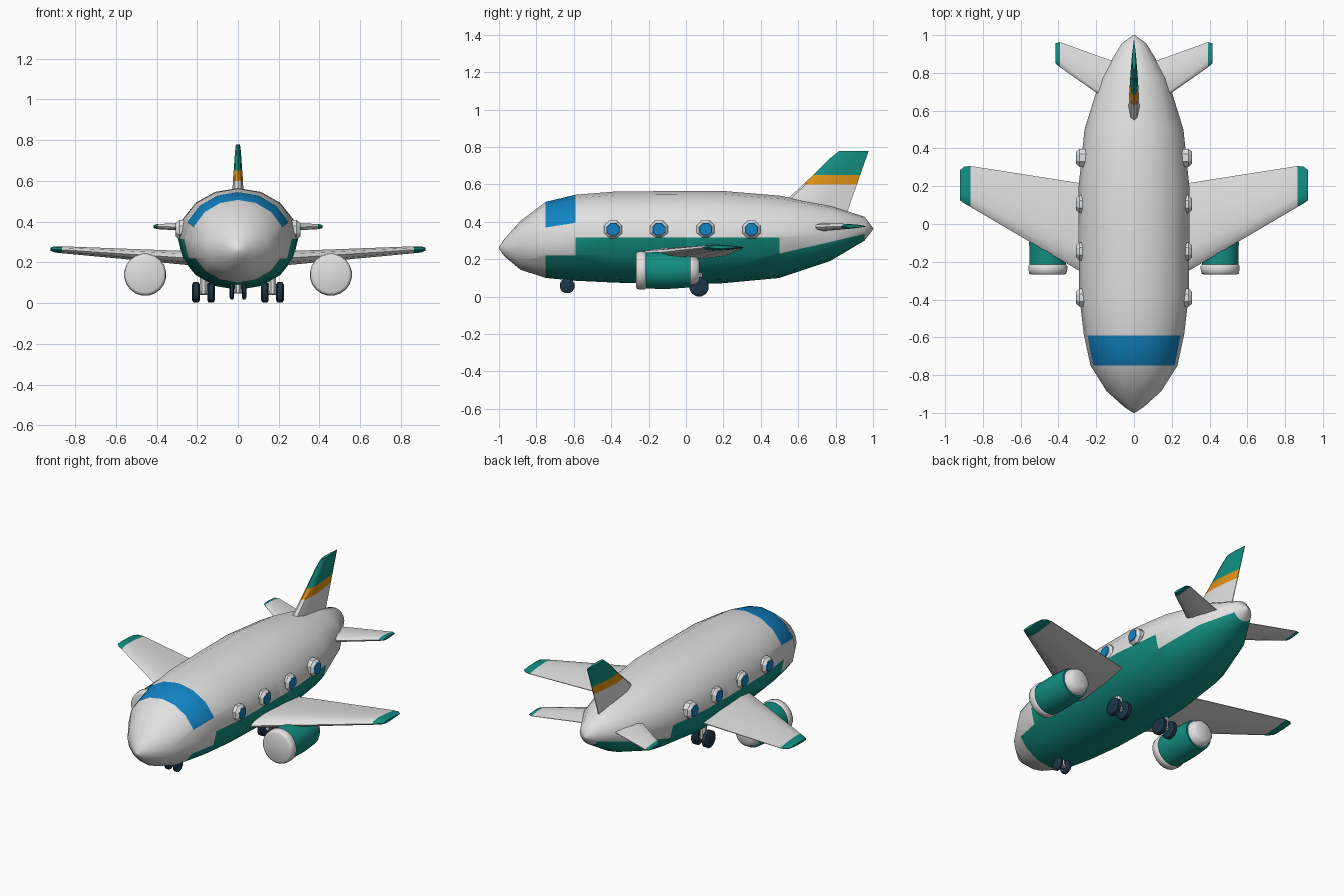
import bpy, bmesh, math
from mathutils import Vector

cube = bpy.data.objects.get("Cube")
if cube:
    bpy.data.objects.remove(cube, do_unlink=True)


def material(name, rgb):
    m = bpy.data.materials.new(name)
    m.use_nodes = True
    m.diffuse_color = (*rgb, 1)
    m.node_tree.nodes["Principled BSDF"].inputs["Base Color"].default_value = (*rgb, 1)
    return m


WHITE = material("white paint", (0.75, 0.75, 0.75))
TEAL = material("teal paint", (0.006, 0.27, 0.22))
BLUE = material("blue glass", (0.006, 0.23, 0.55))
ORANGE = material("orange stripe", (0.75, 0.29, 0.008))
NAVY = material("dark tyre", (0.012, 0.035, 0.06))


def loft(bm, rings):
    """Skin a list of closed point rings and cap both ends."""
    loops = [[bm.verts.new(p) for p in ring] for ring in rings]
    for a, b in zip(loops, loops[1:]):
        for i in range(len(a)):
            j = (i + 1) % len(a)
            bm.faces.new((a[i], a[j], b[j], b[i]))
    bm.faces.new(loops[0])
    bm.faces.new(loops[-1])


def finish(bm, name, mats, rule=None, mirror=False, angle=40):
    """Turn the bmesh into a shaded object, coloured by a rule on face centres."""
    bmesh.ops.recalc_face_normals(bm, faces=bm.faces)
    if rule:
        for f in bm.faces:
            f.material_index = rule(f.calc_center_median())
    mesh = bpy.data.meshes.new(name)
    bm.to_mesh(mesh)
    bm.free()
    for m in mats:
        mesh.materials.append(m)
    ob = bpy.data.objects.new(name, mesh)
    bpy.context.collection.objects.link(ob)
    bpy.ops.object.select_all(action="DESELECT")
    ob.select_set(True)
    bpy.context.view_layer.objects.active = ob
    bpy.ops.object.shade_smooth_by_angle(angle=math.radians(angle))
    if mirror:
        ob.modifiers.new("mirror", "MIRROR").use_axis[0] = True
    return ob


def turned(bm, profile, centre, axis, sides):
    """Loft circles given as (offset along axis, radius)."""
    c, rings = Vector(centre), []
    for d, r in profile:
        ring = []
        for i in range(sides):
            t = math.tau * (i + 0.5) / sides
            u, v = r * math.cos(t), r * math.sin(t)
            offset = {"X": (d, u, v), "Y": (u, d, v), "Z": (u, v, d)}[axis]
            ring.append(c + Vector(offset))
        rings.append(ring)
    loft(bm, rings)


# Fuselage stations: y, half width, bottom, top
STATIONS = [
    (-1.0, 0.004, 0.256, 0.264), (-0.97, 0.05, 0.215, 0.31), (-0.885, 0.145, 0.144, 0.405),
    (-0.75, 0.23, 0.10, 0.507), (-0.59, 0.265, 0.085, 0.545), (-0.38, 0.29, 0.075, 0.562),
    (0.0, 0.295, 0.065, 0.565), (0.2, 0.293, 0.072, 0.565), (0.5, 0.262, 0.10, 0.54),
    (0.77, 0.178, 0.19, 0.487), (0.955, 0.066, 0.30, 0.427), (1.0, 0.005, 0.358, 0.368),
]
bm = bmesh.new()
rings = []
for y, w, low, high in STATIONS:
    angles = [math.tau * i / 16 for i in range(16)]
    rings.append([(w * math.sin(t), y, (low + high) / 2 + (high - low) / 2 * math.cos(t))
                  for t in angles])
loft(bm, rings)

# Paint edges on the fuselage: y start, y end, z start, z end
SKIRT = [(-0.75, -0.59, 0.22, 0.22), (-0.59, 0.5, 0.315, 0.315), (0.5, 0.955, 0.23, 0.335)]
SCREEN = (-0.75, -0.59, 0.37, 0.395)


def line_height(edge, y):
    y0, y1, z0, z1 = edge
    return z0 + (z1 - z0) * (y - y0) / (y1 - y0)


for edge in SKIRT + [SCREEN]:
    y0, y1, z0, z1 = edge
    faces = [f for f in bm.faces if y0 < f.calc_center_median().y < y1]
    geom = set(faces)
    for f in faces:
        geom.update(f.verts, f.edges)
    bmesh.ops.bisect_plane(bm, geom=list(geom), plane_co=(0, y0, z0),
                           plane_no=(0, z0 - z1, y1 - y0))


def fuselage_paint(c):
    if SCREEN[0] < c.y < SCREEN[1] and c.z > line_height(SCREEN, c.y):
        return 2
    return int(any(e[0] < c.y < e[1] and c.z < line_height(e, c.y) for e in SKIRT))


finish(bm, "fuselage", [WHITE, TEAL, BLUE], fuselage_paint, angle=60)

# Wing outline across the chord: fraction along, fraction of half thickness
AIRFOIL = [(0, 0), (0.05, 0.6), (0.25, 1), (0.65, 0.7), (1, 0.08),
           (1, -0.08), (0.65, -0.7), (0.25, -1), (0.05, -0.6)]


def surface(name, sections, mats, rule, upright=False):
    """Sections: span position, leading y, trailing y, height, half thickness."""
    bm = bmesh.new()
    rings = []
    for s, lead, trail, h, half in sections:
        pts = [(lead + (trail - lead) * a, h + half * b) for a, b in AIRFOIL]
        rings.append([(q, y, s) if upright else (s, y, q) for y, q in pts])
    loft(bm, rings)
    finish(bm, name, mats, rule, mirror=not upright)


surface("wings", [(0.15, -0.33, 0.195, 0.215, 0.037), (0.865, 0.09, 0.307, 0.262, 0.017),
                  (0.90, 0.11, 0.303, 0.264, 0.015), (0.92, 0.125, 0.285, 0.265, 0.008)],
        [WHITE, TEAL], lambda c: int(c.x > 0.866))
surface("tailplanes", [(0.05, 0.59, 0.84, 0.37, 0.027), (0.392, 0.83, 0.963, 0.376, 0.013),
                       (0.415, 0.85, 0.957, 0.376, 0.008)],
        [WHITE, TEAL], lambda c: int(c.x > 0.393))
surface("tail_fin", [(0.40, 0.41, 0.844, 0, 0.033), (0.60, 0.626, 0.914, 0, 0.025),
                     (0.65, 0.68, 0.931, 0, 0.021), (0.74, 0.77, 0.963, 0, 0.015),
                     (0.78, 0.82, 0.977, 0, 0.01)],
        [WHITE, ORANGE, TEAL], lambda c: int(c.z > 0.6) + int(c.z > 0.65), upright=True)

# Engines under the wings
ENGINE = (0.456, 0, 0.14)
bm = bmesh.new()
turned(bm, [(-0.22, 0.09), (-0.22, 0.098), (-0.1, 0.1), (-0.02, 0.095), (0.025, 0.09)],
       ENGINE, "Y", 20)
finish(bm, "engine_cowls", [TEAL], mirror=True)
bm = bmesh.new()
turned(bm, [(-0.268, 0.088), (-0.262, 0.1), (-0.24, 0.104), (-0.222, 0.104), (-0.215, 0.098)],
       ENGINE, "Y", 20)
finish(bm, "engine_intakes", [WHITE], mirror=True, angle=80)
bm = bmesh.new()
turned(bm, [(0.0, 0.083), (0.03, 0.08), (0.06, 0.07), (0.072, 0.05)], ENGINE, "Y", 16)
finish(bm, "engine_exhausts", [WHITE], mirror=True, angle=60)

# Portholes: bevelled frames with glass discs
frames, panes = bmesh.new(), bmesh.new()
for y in (-0.39, -0.145, 0.105, 0.35):
    turned(frames, [(0.25, 0.052), (0.288, 0.052), (0.304, 0.038)], (0, y, 0.36), "X", 8)
    turned(panes, [(0.302, 0.038), (0.308, 0.034)], (0, y, 0.36), "X", 8)
finish(frames, "window_frames", [WHITE], mirror=True, angle=30)
finish(panes, "window_panes", [BLUE], mirror=True, angle=30)


# Landing gear: twin wheels either side of a leg
def wheel(bm, x, y, z, r, half):
    turned(bm, [(-half, r * 0.75), (-half * 0.6, r), (half * 0.6, r), (half, r * 0.75)],
           (x, y, z), "X", 12)


bm = bmesh.new()
wheel(bm, 0.03, -0.635, 0.058, 0.041, 0.011)
finish(bm, "nose_wheels", [NAVY], mirror=True, angle=30)
bm = bmesh.new()
for x in (0.132, 0.206):
    wheel(bm, x, 0.07, 0.053, 0.053, 0.019)
finish(bm, "main_wheels", [NAVY], mirror=True, angle=30)

bm = bmesh.new()
turned(bm, [(0.05, 0.017), (0.2, 0.017)], (0, -0.635, 0), "Z", 8)
turned(bm, [(-0.022, 0.012), (0.022, 0.012)], (0, -0.635, 0.058), "X", 8)
finish(bm, "nose_leg", [WHITE])
bm = bmesh.new()
turned(bm, [(0.045, 0.02), (0.2, 0.02)], (0.169, 0.07, 0), "Z", 8)
turned(bm, [(-0.03, 0.014), (0.03, 0.014)], (0.169, 0.07, 0.053), "X", 8)
finish(bm, "main_legs", [WHITE], mirror=True)
